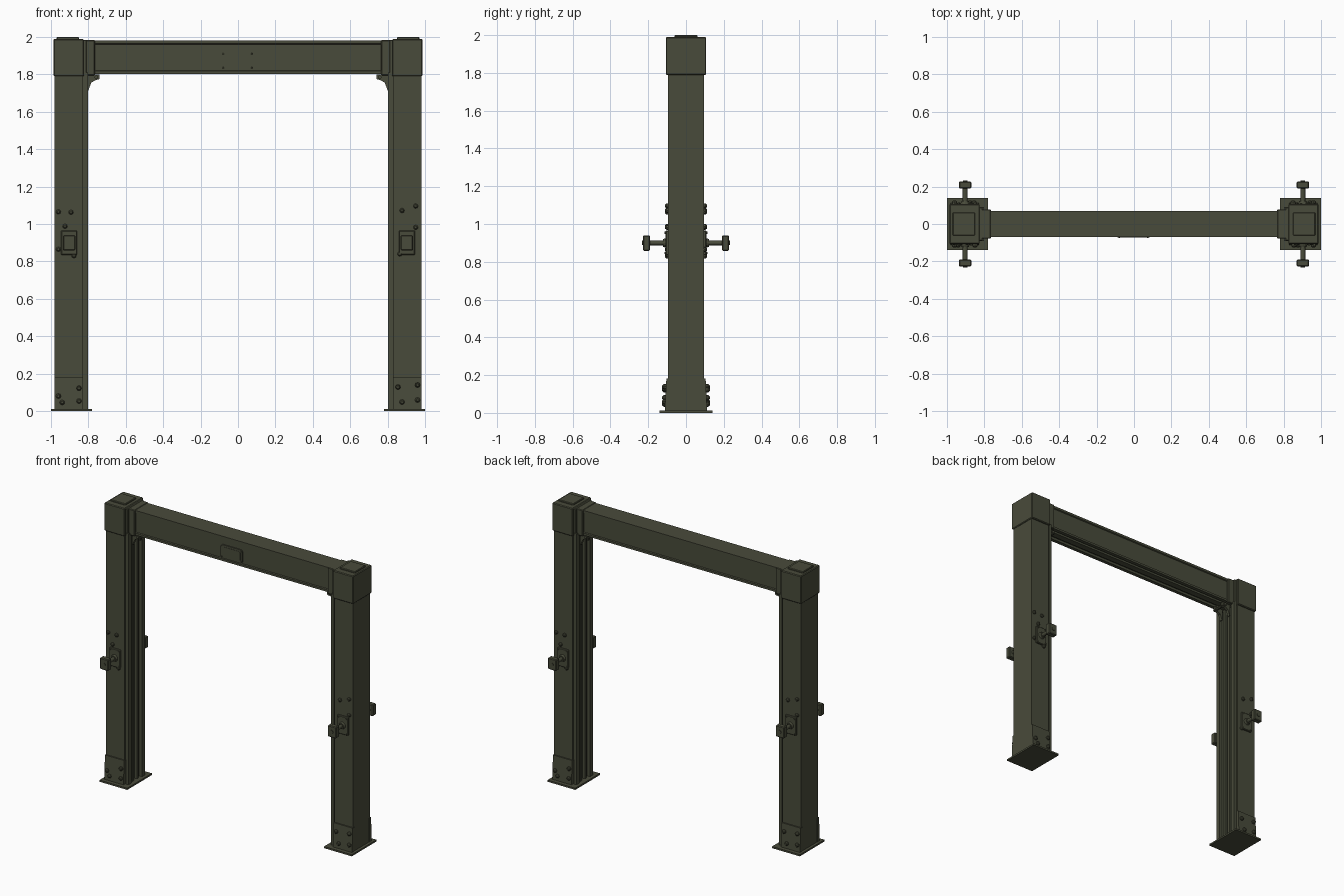
import bpy, bmesh, math
from mathutils import Matrix, Vector

if "Cube" in bpy.data.objects:
    bpy.data.objects.remove(bpy.data.objects["Cube"])

olive = bpy.data.materials.new("dark olive")
olive.diffuse_color = (0.066, 0.070, 0.043, 1)
olive.use_nodes = True
olive.node_tree.nodes["Principled BSDF"].inputs["Base Color"].default_value = olive.diffuse_color


def finish(name, bm, bevel=0.0):
    bmesh.ops.recalc_face_normals(bm, faces=bm.faces)
    me = bpy.data.meshes.new(name)
    bm.to_mesh(me)
    bm.free()
    me.materials.append(olive)
    ob = bpy.data.objects.new(name, me)
    bpy.context.collection.objects.link(ob)
    if bevel:
        m = ob.modifiers.new("bevel", 'BEVEL')
        m.width = bevel
        m.segments = 1
        m.limit_method = 'ANGLE'
    return ob


def box(name, x, y, z, bevel=0.0):
    """Box from (min, max) ranges."""
    bm = bmesh.new()
    c = [(a[0] + a[1]) / 2 for a in (x, y, z)]
    s = [abs(a[1] - a[0]) for a in (x, y, z)]
    bmesh.ops.create_cube(bm, size=1, matrix=Matrix.Translation(c) @ Matrix.Diagonal((*s, 1)))
    return finish(name, bm, bevel)


def prism(name, points, depth, bevel=0.0):
    """Extrude a 3D outline along the depth vector."""
    bm = bmesh.new()
    f = bm.faces.new([bm.verts.new(p) for p in points])
    g = bmesh.ops.extrude_face_region(bm, geom=[f])
    vs = [v for v in g['geom'] if isinstance(v, bmesh.types.BMVert)]
    bmesh.ops.translate(bm, verts=vs, vec=Vector(depth))
    return finish(name, bm, bevel)


def rod(name, x, z, y0, y1, r, r2=None, n=10):
    """Round bar along y from y0 (radius r) to y1 (radius r2)."""
    bm = bmesh.new()
    d = y1 - y0
    m = Matrix.Translation((x, (y0 + y1) / 2, z)) @ Matrix.Rotation(-math.copysign(math.pi / 2, d), 4, 'X')
    bmesh.ops.create_cone(bm, cap_ends=True, segments=n, radius1=r,
                          radius2=r if r2 is None else r2, depth=abs(d), matrix=m)
    return finish(name, bm)


def mirrored(half):
    """Close a half outline (offset, height) symmetrically about offset 0."""
    return half + [(-a, b) for a, b in reversed(half)]


# Post section: half width in y, distance from centre in x (inner side has rail grooves)
post_half = [(0.095, 0.98), (0.095, 0.832), (0.085, 0.832), (0.085, 0.824), (0.092, 0.824),
             (0.092, 0.803), (0.060, 0.803), (0.060, 0.825), (0.035, 0.825), (0.035, 0.812),
             (0.015, 0.812), (0.015, 0.830)]

for s, side in ((-1, "left"), (1, "right")):
    def rx(a, b):
        return tuple(sorted((s * a, s * b)))

    prism(side + "_post", [(s * d, w, 0.01) for w, d in mirrored(post_half)], (0, 0, 1.80))
    box(side + "_base_plate", rx(1.0, 0.78), (-0.14, 0.14), (0, 0.012))

    # Corner housing, its lid and the collar that takes the beam
    box(side + "_corner_housing", rx(0.987, 0.825), (-0.107, 0.107), (1.79, 1.99), 0.005)
    box(side + "_corner_neck", rx(0.83, 0.81), (-0.09, 0.09), (1.79, 1.985), 0.004)
    box(side + "_beam_collar", rx(0.82, 0.765), (-0.078, 0.078), (1.795, 1.983), 0.004)
    box(side + "_corner_lid", rx(0.97, 0.85), (-0.062, 0.062), (1.985, 2.0), 0.004)

    # Small hooked bracket under the corner
    hook = [(0.805, 1.80), (0.74, 1.80), (0.74, 1.775), (0.765, 1.768), (0.785, 1.755),
            (0.80, 1.715), (0.805, 1.715)]
    for y in (-0.05, 0.03):
        prism(side + "_hook_bracket", [(s * x, y, z) for x, z in hook], (0, 0.02, 0))
    rod(side + "_hook_pin", s * 0.757, 1.785, -0.06, 0.06, 0.01)

# Beam section: half width in y, height z
beam_half = [(0.070, 1.980), (0.070, 1.964), (0.063, 1.960), (0.063, 1.822), (0.070, 1.818),
             (0.070, 1.803), (0.045, 1.803), (0.045, 1.820), (0.022, 1.820), (0.022, 1.806)]
prism("top_beam", [(-0.80, y, z) for y, z in mirrored(beam_half)], (1.60, 0, 0))

# Plate on the front of the beam
c = 0.01
out = [(-0.088, 1.835), (-0.078, 1.825), (0.072, 1.825), (0.082, 1.835),
       (0.082, 1.910), (0.072, 1.920), (-0.078, 1.920), (-0.088, 1.910)]
prism("beam_plate", [(x, -0.062, z) for x, z in out], (0, -0.009, 0))
prism("beam_plate_panel", [(x * 0.84, -0.070, 1.8725 + (z - 1.8725) * 0.72) for x, z in out], (0, -0.003, 0))
for x in (-0.079, 0.073):
    for z in (1.835, 1.910):
        rod("beam_plate_screw", x, z, -0.070, -0.074, 0.005, 0.003, 8)

# Bolt positions on the two front faces; the back repeats them turned half a turn
upper_bolts = {-1: [(-0.96, 1.065), (-0.893, 1.063), (-0.925, 0.988), (-0.96, 0.865), (-0.877, 0.83)],
               1: [(0.877, 1.072), (0.95, 1.096), (0.95, 0.982), (0.865, 0.84)]}
foot_bolts = {-1: [(-0.85, 0.122), (-0.94, 0.046), (-0.85, 0.053), (-0.96, 0.08)],
              1: [(0.855, 0.128), (0.96, 0.139), (0.877, 0.048), (0.96, 0.059)]}

for f, face in ((-1, "front"), (1, "back")):
    for s in (-1, 1):
        t = -f                                    # half-turn sign: front 1, back -1

        def bolt(x, z, y, r, h):
            rod(face + "_bolt", t * x, z, f * (y - 0.005), f * (y + h * 0.5), r, n=8)
            rod(face + "_bolt_head", t * x, z, f * (y + h * 0.5), f * (y + h), r, r * 0.5, 8)

        # Foot bracket, slightly flared towards the base
        x0, x1 = sorted((t * s * 0.982, t * s * 0.83))
        prof = [(0.085, 0.01), (0.112, 0.01), (0.108, 0.09), (0.104, 0.183), (0.085, 0.183)]
        prism(face + "_foot_bracket", [(x0, f * y, z) for y, z in prof], (x1 - x0, 0, 0))
        for x, z in foot_bolts[s]:
            bolt(x, z, 0.108, 0.014, 0.018)
        for x, z in upper_bolts[s]:
            bolt(x, z, 0.095, 0.013, 0.016)

        # Mounting plate, stem and square knob
        k = t * s * 0.903
        ys = lambda a, b: tuple(sorted((f * a, f * b)))
        box(face + "_knob_plate", (k - 0.043, k + 0.043), ys(0.09, 0.108), (0.835, 0.965), 0.004)
        rod(face + "_knob_flange", k, 0.9, f * 0.105, f * 0.122, 0.026, 0.02, 12)
        rod(face + "_knob_stem", k, 0.9, f * 0.11, f * 0.20, 0.013, n=12)
        box(face + "_knob", (k - 0.033, k + 0.033), ys(0.19, 0.228), (0.858, 0.94), 0.005)
        rod(face + "_knob_nut", k, 0.9, f * 0.226, f * 0.232, 0.012, n=8)
        for dx in (-0.033, 0.033):
            for z in (0.847, 0.953):
                rod(face + "_plate_screw", k + dx, z, f * 0.106, f * 0.114, 0.006, n=8)
